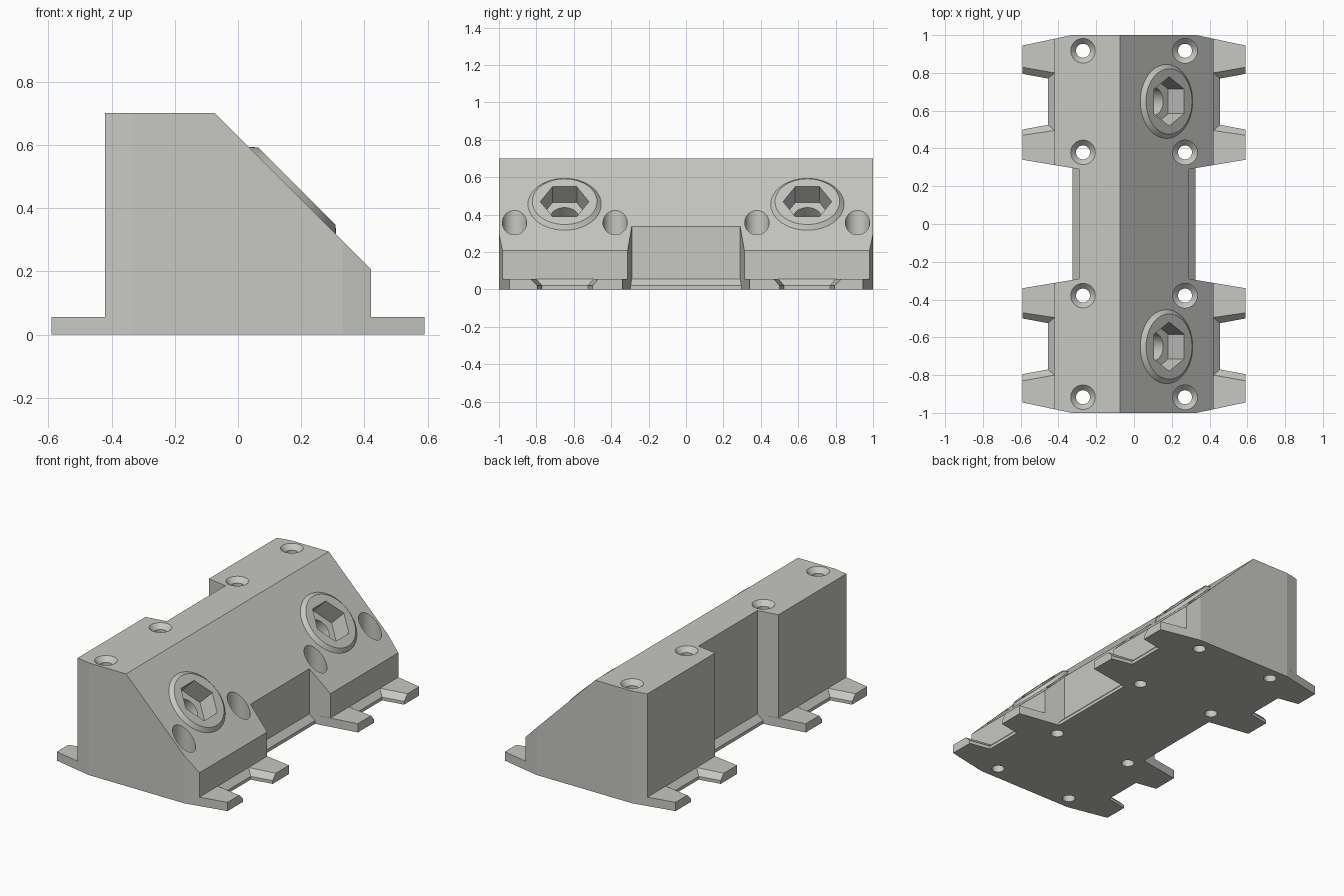
import bpy, bmesh, math
from mathutils import Matrix, Vector

cube = bpy.data.objects.get("Cube")
if cube:
    bpy.data.objects.remove(cube, do_unlink=True)

grey = bpy.data.materials.new("warm_grey")
grey.use_nodes = True
colour = (0.57, 0.57, 0.545, 1)
grey.diffuse_color = colour
grey.node_tree.nodes["Principled BSDF"].inputs["Base Color"].default_value = colour


def finish(bm, name):
    bmesh.ops.remove_doubles(bm, verts=bm.verts, dist=1e-5)
    bmesh.ops.recalc_face_normals(bm, faces=bm.faces)
    mesh = bpy.data.meshes.new(name)
    bm.to_mesh(mesh)
    bm.free()
    mesh.materials.append(grey)
    ob = bpy.data.objects.new(name, mesh)
    bpy.context.collection.objects.link(ob)
    return ob


def loft(name, loops):
    """Closed solid through a stack of equal-length loops."""
    bm = bmesh.new()
    rings = [[bm.verts.new(p) for p in loop] for loop in loops]
    n = len(rings[0])
    for a, b in zip(rings, rings[1:]):
        for i in range(n):
            j = (i + 1) % n
            bm.faces.new((a[i], a[j], b[j], b[i]))
    bm.faces.new(rings[0][::-1])
    bm.faces.new(rings[-1])
    bmesh.ops.dissolve_degenerate(bm, dist=1e-5, edges=bm.edges)
    return finish(bm, name)


def turned(name, profile, place, sides=48):
    """Solid turned from (radius, height) pairs, then placed by a matrix."""
    step = 2 * math.pi / sides
    return loft(name, [[place @ Vector((r * math.sin(i * step), r * math.cos(i * step), h))
                        for i in range(sides)] for r, h in profile])


def combine(target, tool, operation):
    tool.hide_render = True
    mod = target.modifiers.new(operation.lower(), "BOOLEAN")
    mod.operation, mod.solver, mod.object = operation, "EXACT", tool
    bpy.context.view_layer.objects.active = target
    bpy.ops.object.modifier_apply(modifier=mod.name)
    bpy.data.objects.remove(tool, do_unlink=True)


def outline(quarter, z):
    """Mirror a quarter plan into a full loop at height z."""
    half = quarter + [(-x, y) for x, y in reversed(quarter)]
    return [(x, y, z) for x, y in half + [(-x, -y) for x, y in half]]


# Tabbed foot with chamfered recesses, rising into the notched block
foot = [(.325, .296), (.59, .34), (.59, .50), (.455, .525),
        (.455, .77), (.59, .795), (.59, .945), (.33, 1)]
foot_top = [(.29, .29), (.59, .34), (.59, .47), (.42, .495),
            (.42, .80), (.59, .83), (.59, .945), (.33, 1)]
wall = [(.29, .29), (.42, .312), (.42, .47), (.42, .495),
        (.42, .80), (.42, .83), (.42, .981), (.33, 1)]
block = loft("mounting_block", [outline(foot, 0), outline(foot, .02), outline(foot_top, .055),
                                outline(wall, .055), outline(wall, .70)])

# Sloping face
wedge = [(-.373, 1), (.5, 1), (.5, .127)]
combine(block, loft("slope_cutter", [[(x, y, z) for x, z in wedge] for y in (-1.2, 1.2)]), "DIFFERENCE")

# Bosses with hexagonal sockets and blind bolt bores
tilt = Matrix.Rotation(math.radians(45), 4, "Y")
for y in (-.649, .649):
    place = Matrix.Translation((.172, y, .455)) @ tilt
    combine(block, turned("boss", [(.219, -.02), (.173, .02)], place), "UNION")
    combine(block, turned("hex_cutter", [(.13, -.10), (.13, .1)], place, 6), "DIFFERENCE")
    combine(block, turned("bore_cutter", [(.075, -.36), (.075, -.05)], place), "DIFFERENCE")

# Countersunk screw holes, deeper on the sloping side
for x, seat in ((-.27, .70), (.27, .20)):
    for y in (-.917, -.379, .379, .917):
        screw = [(.037, -.1), (.037, seat - .03), (.065, seat), (.065, .9)]
        combine(block, turned("screw_cutter", screw, Matrix.Translation((x, y, 0))), "DIFFERENCE")

bpy.ops.object.select_all(action="DESELECT")
block.select_set(True)
bpy.context.view_layer.objects.active = block
bpy.ops.object.shade_smooth_by_angle(angle=math.radians(10))
